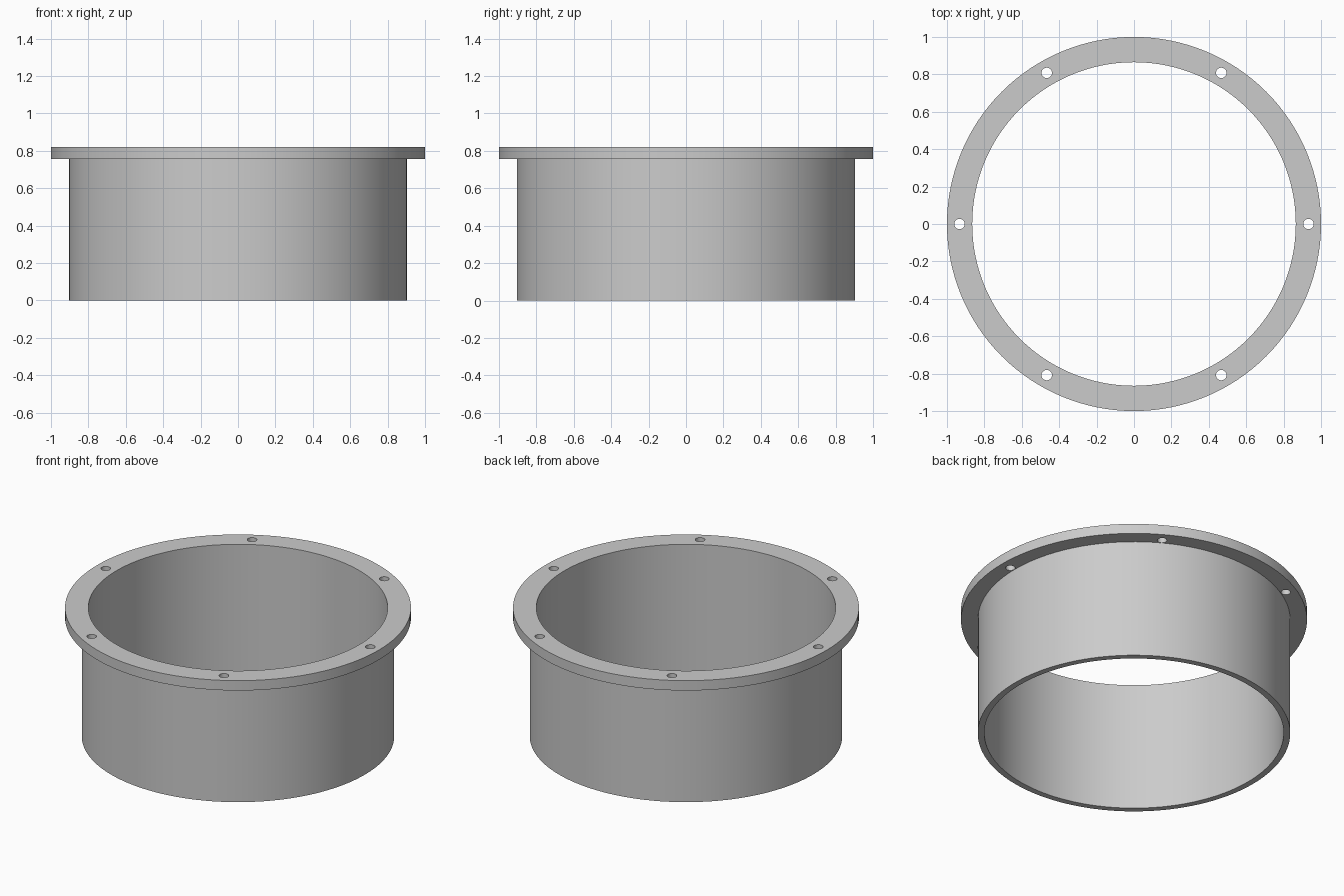
import bpy
import bmesh
from math import pi, radians
from mathutils import Matrix, Vector

cube = bpy.data.objects.get("Cube")
if cube:
    bpy.data.objects.remove(cube, do_unlink=True)

HEIGHT = 0.82
FLANGE_BOTTOM = 0.757
INNER_R, TUBE_R, FLANGE_R = 0.865, 0.903, 1.0
BOLT_CIRCLE_R, HOLE_R, HOLE_COUNT = 0.933, 0.028, 6

grey = bpy.data.materials.new("light grey")
grey.use_nodes = True
grey.diffuse_color = (0.6, 0.6, 0.6, 1)
grey.node_tree.nodes["Principled BSDF"].inputs["Base Color"].default_value = (0.6, 0.6, 0.6, 1)


def make_object(name, bm):
    bmesh.ops.recalc_face_normals(bm, faces=bm.faces)
    mesh = bpy.data.meshes.new(name)
    bm.to_mesh(mesh)
    bm.free()
    mesh.materials.append(grey)
    obj = bpy.data.objects.new(name, mesh)
    bpy.context.collection.objects.link(obj)
    return obj


# Flanged tube: closed wall profile turned around z
profile = [(INNER_R, 0), (TUBE_R, 0), (TUBE_R, FLANGE_BOTTOM),
           (FLANGE_R, FLANGE_BOTTOM), (FLANGE_R, HEIGHT), (INNER_R, HEIGHT)]
bm = bmesh.new()
verts = [bm.verts.new((r, 0, z)) for r, z in profile]
edges = [bm.edges.new((v, verts[i - 1])) for i, v in enumerate(verts)]
bmesh.ops.spin(bm, geom=verts + edges, cent=(0, 0, 0), axis=(0, 0, 1),
               angle=2 * pi, steps=128, use_merge=True)
bmesh.ops.remove_doubles(bm, verts=bm.verts, dist=0.0001)
collar = make_object("flanged_collar", bm)

# Ring of bolt hole cutters
bm = bmesh.new()
for i in range(HOLE_COUNT):
    spot = Matrix.Rotation(2 * pi * i / HOLE_COUNT, 4, "Z") @ Vector((BOLT_CIRCLE_R, 0, HEIGHT))
    bmesh.ops.create_cone(bm, cap_ends=True, segments=24, radius1=HOLE_R,
                          radius2=HOLE_R, depth=0.3, matrix=Matrix.Translation(spot))
cutter = make_object("bolt_hole_cutter", bm)
cutter.hide_render = True

# Drill the flange
drill = collar.modifiers.new("bolt_holes", "BOOLEAN")
drill.operation = "DIFFERENCE"
drill.solver = "EXACT"
drill.object = cutter
bpy.ops.object.select_all(action="DESELECT")
bpy.context.view_layer.objects.active = collar
collar.select_set(True)
bpy.ops.object.modifier_apply(modifier=drill.name)
bpy.data.objects.remove(cutter, do_unlink=True)

bpy.ops.object.shade_smooth_by_angle(angle=radians(30))
